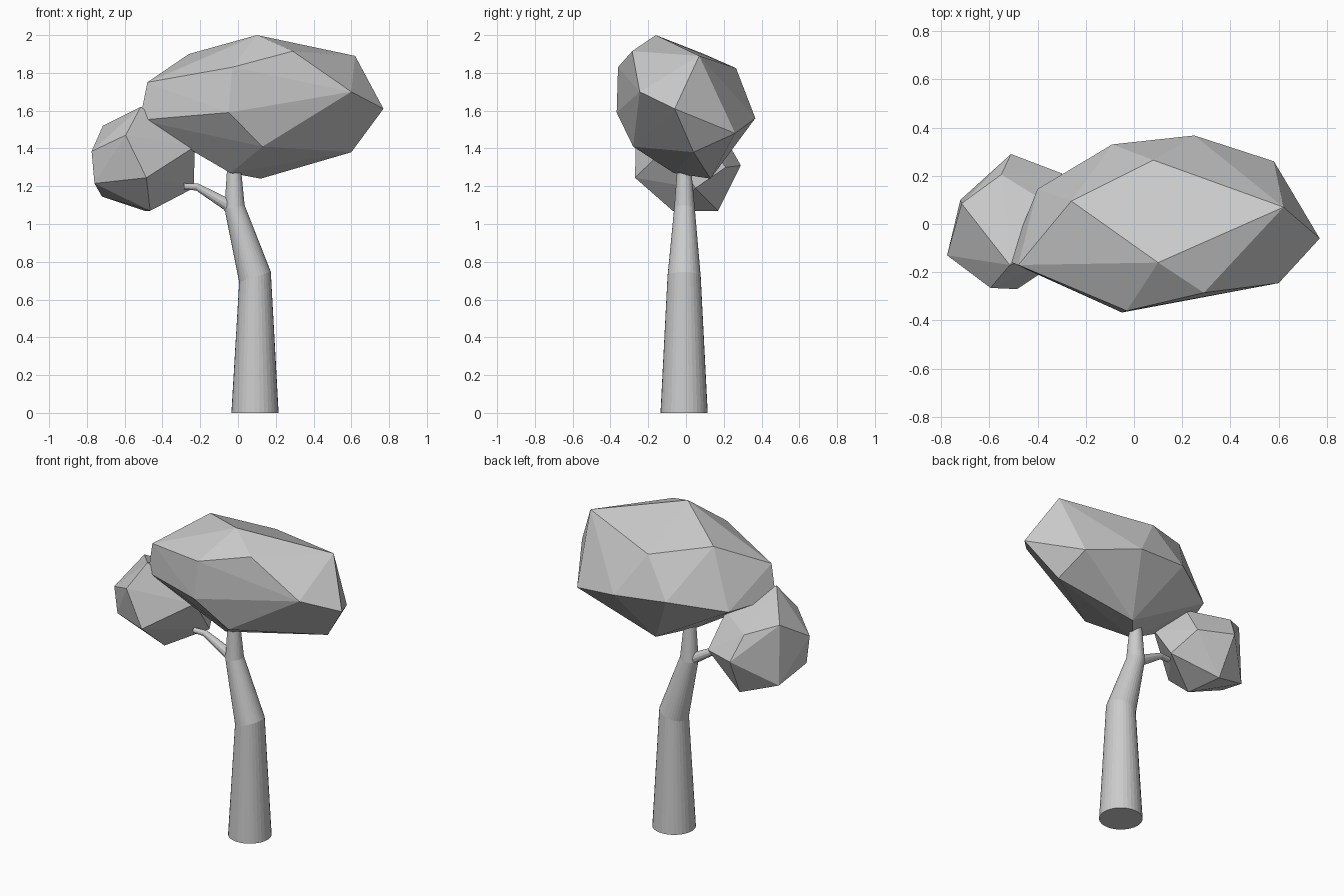
import bpy, bmesh, math
from mathutils import Vector, Matrix

if "Cube" in bpy.data.objects:
    bpy.data.objects.remove(bpy.data.objects["Cube"])


def finish(bm, name):
    bmesh.ops.recalc_face_normals(bm, faces=bm.faces)
    me = bpy.data.meshes.new(name)
    bm.to_mesh(me)
    bm.free()
    ob = bpy.data.objects.new(name, me)
    bpy.context.collection.objects.link(ob)
    return ob


def hull(name, points):
    """Faceted foliage clump: convex hull around its corner points."""
    bm = bmesh.new()
    for p in points:
        bm.verts.new(p)
    bmesh.ops.convex_hull(bm, input=bm.verts[:])
    loose = [v for v in bm.verts if not v.link_faces]
    bmesh.ops.delete(bm, geom=loose, context='VERTS')
    return finish(bm, name)


def limb(name, rings, sides):
    """Tapered limb: rings of (centre, radius, tilt about y in degrees)."""
    bm = bmesh.new()
    loops = []
    for c, r, tilt in rings:
        m = Matrix.Rotation(math.radians(tilt), 3, 'Y')
        loops.append([bm.verts.new(Vector(c) + m @ Vector(
            (r * math.cos(2 * math.pi * i / sides), r * math.sin(2 * math.pi * i / sides), 0)))
            for i in range(sides)])
    for a, b in zip(loops, loops[1:]):
        for i in range(sides):
            j = (i + 1) % sides
            bm.faces.new((a[i], a[j], b[j], b[i]))
    bm.faces.new(loops[0][::-1])
    bm.faces.new(loops[-1])
    return finish(bm, name)


# Bent trunk
limb("trunk", [((.09, -.01, 0), .125, 0),
               ((.09, -.01, .72), .088, -18),
               ((-.018, -.008, 1.09), .054, -10),
               ((-.022, -.01, 1.34), .033, 0)], 32)

# Side branch reaching into the small clump
limb("branch", [((-.02, -.01, 1.06), .035, -50),
                ((-.06, -.01, 1.105), .032, -58),
                ((-.215, -.02, 1.195), .019, -72),
                ((-.285, -.03, 1.2), .016, -90)], 12)

# Large crown
hull("large_crown", [
    (.10, -.16, 2.0), (.62, .07, 1.89), (.29, -.285, 1.915), (.08, .265, 1.825),
    (-.26, .095, 1.90), (.77, -.06, 1.61), (.60, -.245, 1.70), (-.03, -.36, 1.83),
    (-.05, -.367, 1.59), (.13, -.28, 1.41), (.60, .04, 1.38), (.58, .26, 1.48),
    (.25, .367, 1.56), (-.09, .33, 1.59), (.12, .13, 1.24), (-.04, -.065, 1.27),
    (-.48, -.17, 1.75), (-.52, -.155, 1.55), (-.40, .145, 1.54)])

# Small crown
hull("small_crown", [
    (-.595, -.265, 1.47), (-.485, -.27, 1.245), (-.515, -.17, 1.62), (-.715, .085, 1.52),
    (-.775, -.13, 1.385), (-.55, .205, 1.46), (-.51, .29, 1.31), (-.228, -.10, 1.41),
    (-.235, .05, 1.19), (-.465, -.07, 1.07), (-.495, .17, 1.07), (-.76, -.12, 1.215),
    (-.72, .10, 1.145), (-.30, .21, 1.30), (-.33, .07, 1.50)])
